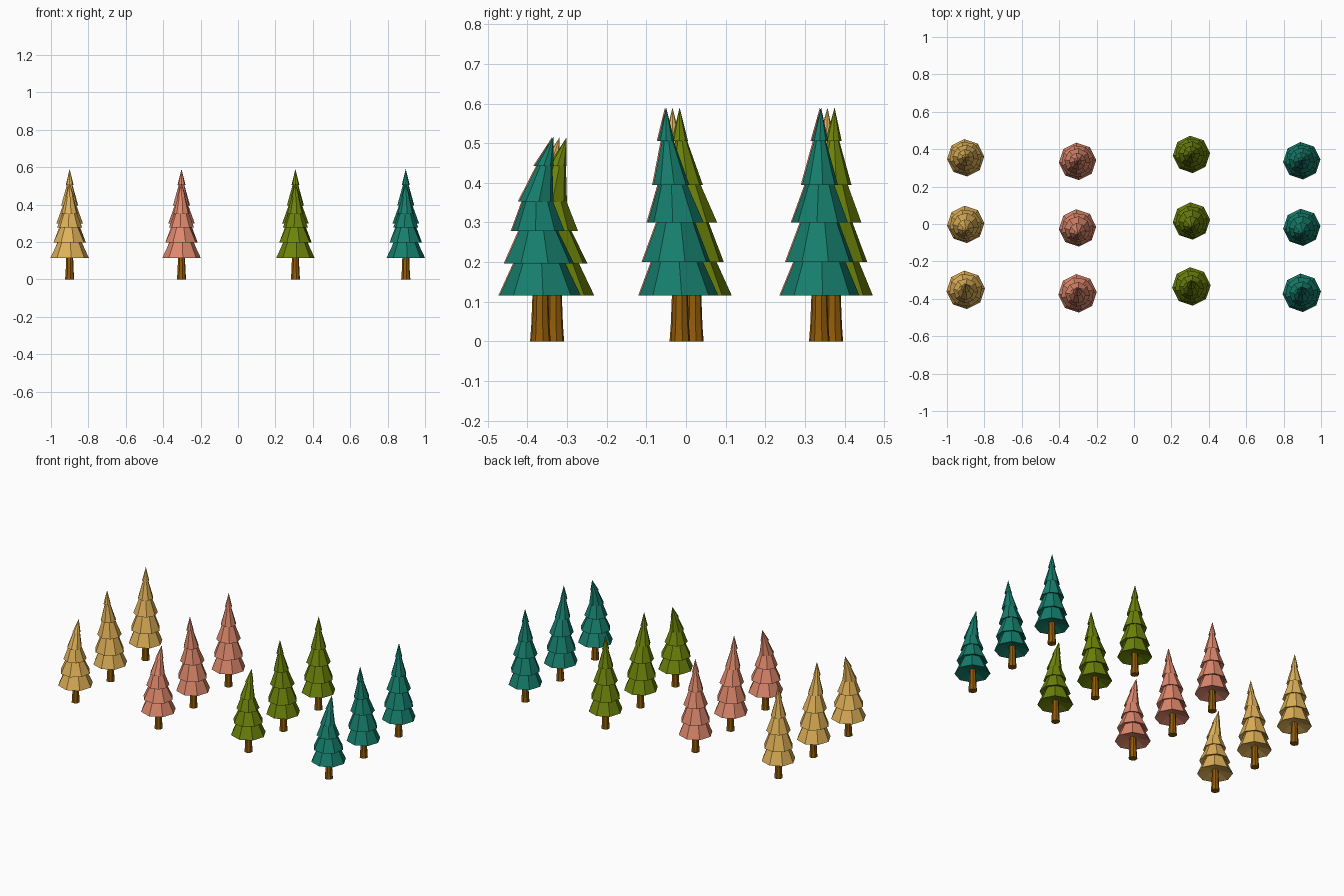
import bpy, bmesh
from math import sin, cos, pi, radians

if "Cube" in bpy.data.objects:
    bpy.data.objects.remove(bpy.data.objects["Cube"])

SIDES = 8


def material(name, rgb):
    m = bpy.data.materials.new(name)
    m.diffuse_color = [(c / 255) ** 2.2 for c in rgb] + [1]
    m.use_nodes = True
    m.node_tree.nodes["Principled BSDF"].inputs["Base Color"].default_value = m.diffuse_color
    return m


def ring(bm, x, y, z, r, turn):
    return [bm.verts.new((x + r * cos(2 * pi * i / SIDES + turn),
                          y + r * sin(2 * pi * i / SIDES + turn), z)) for i in range(SIDES)]


def bridge(bm, a, b):
    for i in range(SIDES):
        j = (i + 1) % SIDES
        bm.faces.new((a[i], a[j], b[j], b[i]))


def finish(bm, name, mat):
    bmesh.ops.recalc_face_normals(bm, faces=bm.faces)
    mesh = bpy.data.meshes.new(name)
    bm.to_mesh(mesh)
    bm.free()
    mesh.materials.append(mat)
    ob = bpy.data.objects.new(name, mesh)
    bpy.context.collection.objects.link(ob)
    return ob


def trunk(name, x, y, mat):
    bm = bmesh.new()
    rings = [ring(bm, x, y, z, r, 0.2)
             for z, r in ((0, 0.025), (0.04, 0.022), (0.115, 0.019), (0.18, 0.016))]
    for a, b in zip(rings, rings[1:]):
        bridge(bm, a, b)
    bm.faces.new(rings[0])
    bm.faces.new(rings[-1])
    finish(bm, name, mat)


def foliage(name, x, y, tiers, apex, mat):
    bm = bmesh.new()
    for k, (z0, r0, c0, z1, r1, c1) in enumerate(tiers):
        turn = radians((4, 14, -6, 9, 0)[k])
        # hollowed underside, skirt, then top
        inner = ring(bm, x, y + c0, z0 + 0.25 * (z1 - z0), r0 * 0.3, turn)
        rim = ring(bm, x, y + c0, z0, r0, turn)
        bridge(bm, inner, rim)
        bm.faces.new(inner)
        if k < len(tiers) - 1:
            top = ring(bm, x, y + c1, z1 + 0.012, r1, turn)
            bridge(bm, rim, top)
            bm.faces.new(top)
        else:
            tip = bm.verts.new((x, y + apex[0], apex[1]))
            for i in range(SIDES):
                bm.faces.new((rim[i], rim[(i + 1) % SIDES], tip))
    finish(bm, name, mat)


# Tiers: bottom z, radius, y offset; top z, radius, y offset
tall_leaning = [(0.115, 0.100, -0.004, 0.200, 0.060, -0.008),
                (0.200, 0.088, -0.010, 0.300, 0.045, -0.011),
                (0.300, 0.071, -0.012, 0.395, 0.032, -0.020),
                (0.395, 0.046, -0.023, 0.505, 0.012, -0.033),
                (0.505, 0.021, -0.036, 0.590, 0, 0)]
tall_straight = [(z0, r0, 0, z1, r1, 0) for z0, r0, _, z1, r1, _ in tall_leaning]
short_bent = [(0.115, 0.103, -0.002, 0.195, 0.060, -0.003),
              (0.196, 0.090, -0.004, 0.278, 0.045, -0.006),
              (0.278, 0.067, -0.007, 0.353, 0.034, -0.008),
              (0.353, 0.044, -0.012, 0.440, 0.017, 0.012),
              (0.442, 0.024, 0.007, 0.515, 0, 0)]

rows = [("front", -0.366, short_bent, (0.031, 0.515)),
        ("middle", -0.014, tall_leaning, (-0.036, 0.590)),
        ("back", 0.338, tall_straight, (0.003, 0.590))]
columns = [("tan", -0.90, 0.016, (222, 175, 88)),
           ("salmon", -0.302, -0.003, (222, 135, 108)),
           ("olive", 0.307, 0.034, (108, 130, 18)),
           ("teal", 0.897, 0.0, (28, 125, 108))]

bark = material("bark", (145, 92, 18))
for colour, x, shift, rgb in columns:
    leaves = material(colour + "_leaves", rgb)
    for row, y, tiers, apex in rows:
        trunk(f"{row}_{colour}_trunk", x, y + shift, bark)
        foliage(f"{row}_{colour}_foliage", x, y + shift, tiers, apex, leaves)
